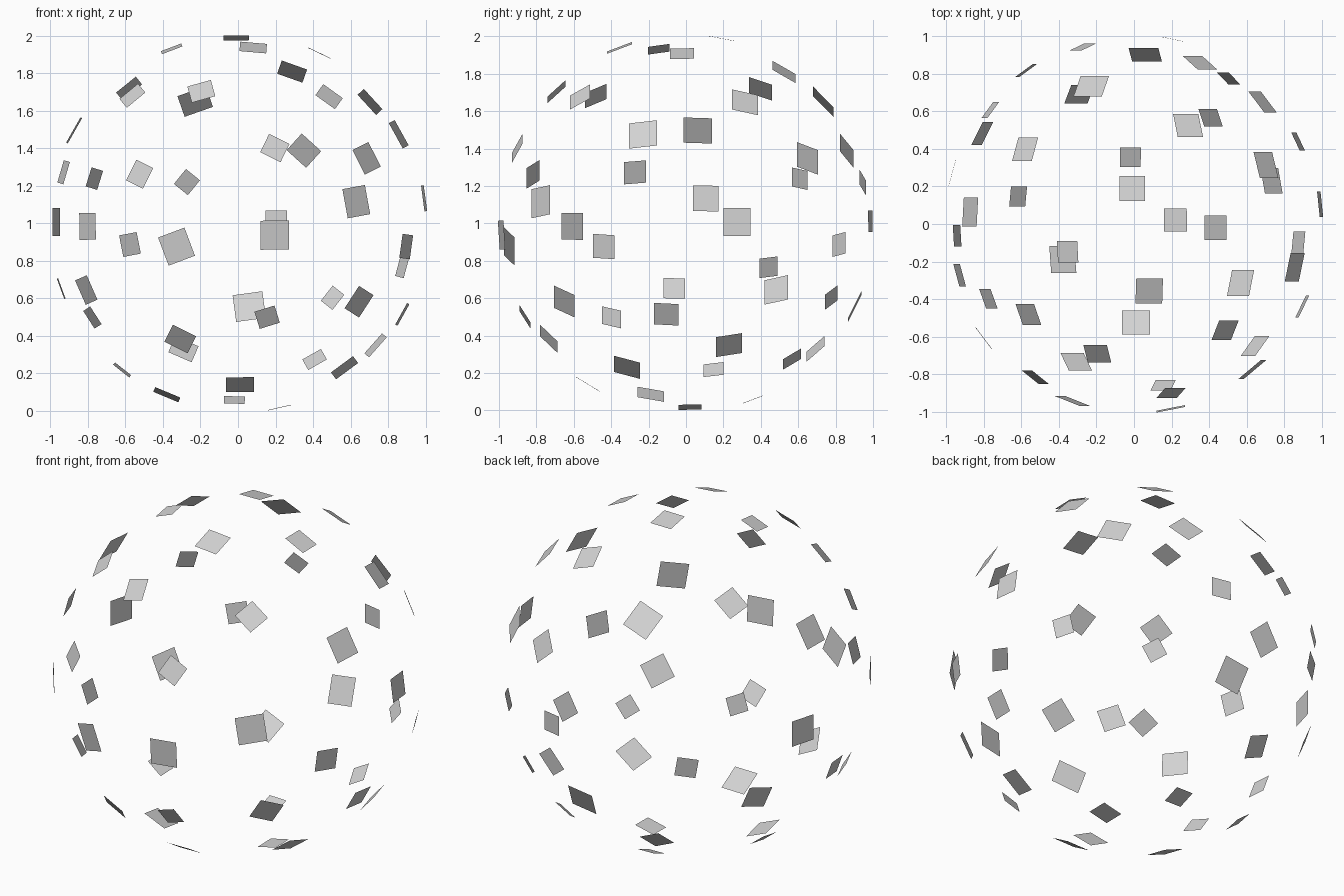
import bpy, bmesh, math
from mathutils import Vector

if "Cube" in bpy.data.objects:
    bpy.data.objects.remove(bpy.data.objects["Cube"])

COUNT = 48
RADIUS = 1.007
CENTRE = Vector((0, 0, 1))
GOLDEN = 137.508

# Angular offset (degrees) of each plate from the regular golden spiral
OFFSET = [3, 3.5, 2.7, -4.7, 1, -5.7, 4.3, 4, 6.8, 5.1, 4.3, -2.2,
          -6.4, -2.6, 3.8, 6.2, 2.5, 1.9, 3.3, -2.1, 1.5, 0, 5.2, 0,
          4.2, 2.5, -4.2, -1.9, -2.8, 1.3, -1.6, 3.7, 4.8, -4.9, -3.1, -3.2,
          0.4, 6.5, -4.2, 4.3, 5.2, 5.6, -4.9, 0.6, -3.1, -3.9, -4.7, -0.6]

# Side length of each square plate, in thousandths
SIZE = [115, 102, 160, 140, 117, 102, 160, 135, 147, 106, 114, 143,
        142, 107, 135, 111, 146, 151, 142, 136, 109, 138, 155, 124,
        130, 115, 131, 116, 145, 154, 124, 146, 143, 112, 129, 128,
        150, 128, 143, 142, 130, 138, 158, 123, 112, 121, 160, 155]

grey = bpy.data.materials.new("light grey")
grey.diffuse_color = (0.65, 0.65, 0.65, 1)
grey.use_nodes = True
grey.node_tree.nodes["Principled BSDF"].inputs["Base Color"].default_value = grey.diffuse_color

bm = bmesh.new()
# Square plates tangent to a sphere, spiralling from the back pole to the front pole
for i in range(COUNT):
    y = 1 - (2 * i + 1) / COUNT
    r = math.sqrt(1 - y * y)
    a = math.radians(GOLDEN * i + OFFSET[i])
    normal = Vector((r * math.cos(a), y, r * math.sin(a)))
    # the plates at the two poles line up with x, all others with the pole axis
    up = Vector((1, 0, 0)) if abs(y) > 0.95 else Vector((0, 1, 0))
    side = up.cross(normal).normalized()
    up = normal.cross(side)
    h = SIZE[i] / 2000
    c = CENTRE + normal * RADIUS
    bm.faces.new([bm.verts.new(c + side * (u * h) + up * (v * h))
                  for u, v in ((-1, -1), (1, -1), (1, 1), (-1, 1))])

mesh = bpy.data.meshes.new("sphere_plates")
bm.to_mesh(mesh)
bm.free()
mesh.materials.append(grey)
plates = bpy.data.objects.new("sphere_plates", mesh)
bpy.context.collection.objects.link(plates)
